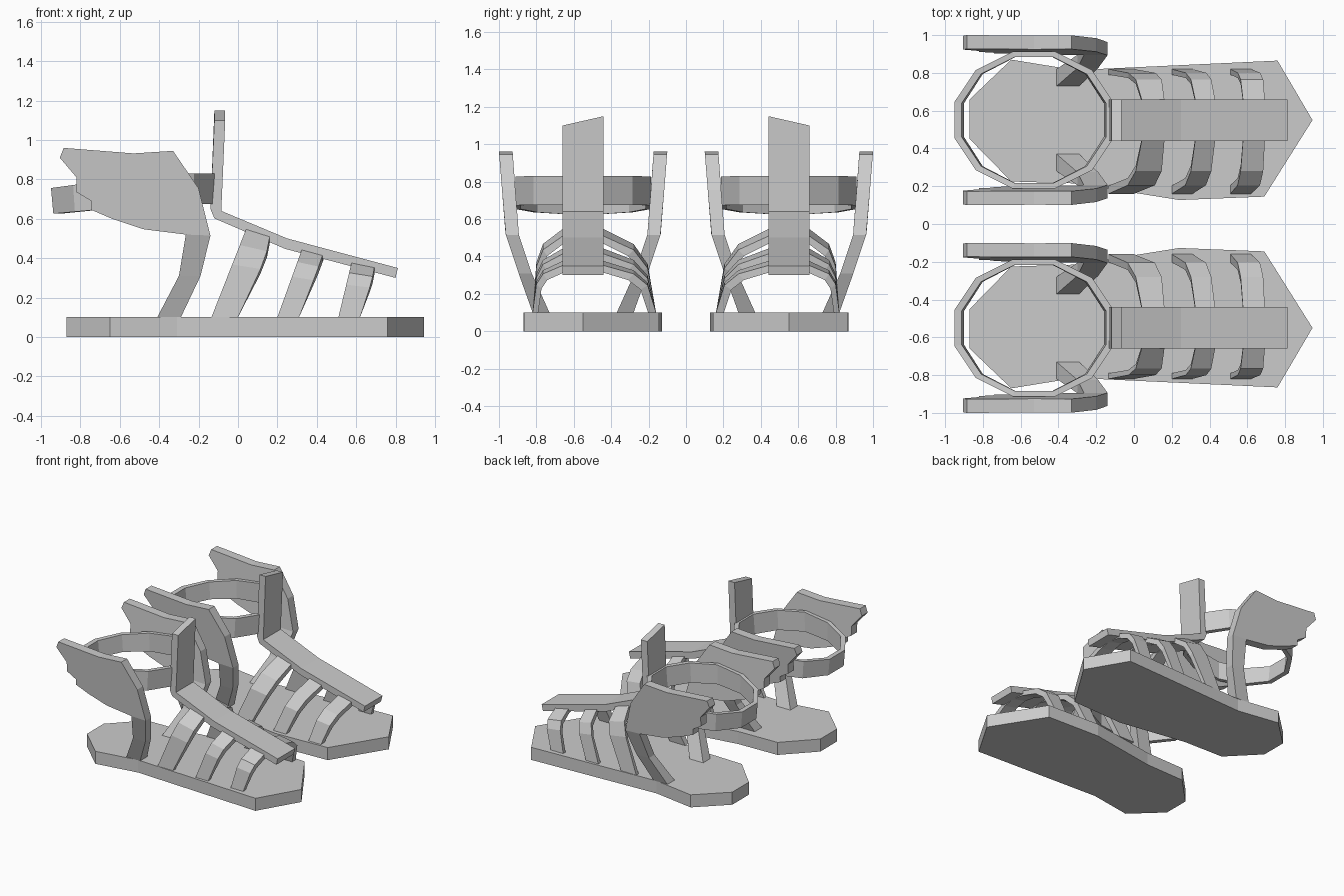
import bpy, bmesh, math

if "Cube" in bpy.data.objects:
    bpy.data.objects.remove(bpy.data.objects["Cube"])

mat = bpy.data.materials.new("plain grey")
mat.diffuse_color = (0.6, 0.6, 0.6, 1)
mat.use_nodes = True
mat.node_tree.nodes["Principled BSDF"].inputs["Base Color"].default_value = mat.diffuse_color
CY = -0.55  # centre line of one sandal


def finish(name, bm):
    """Turn a bmesh into an object mirrored into the second sandal."""
    bmesh.ops.recalc_face_normals(bm, faces=bm.faces[:])
    me = bpy.data.meshes.new(name)
    bm.to_mesh(me)
    bm.free()
    me.materials.append(mat)
    ob = bpy.data.objects.new(name, me)
    bpy.context.collection.objects.link(ob)
    mod = ob.modifiers.new("pair", 'MIRROR')
    mod.use_axis = (False, True, False)
    mod.use_mirror_merge = False
    return ob


def loft(name, sections, closed=False):
    """Skin quads between four-cornered sections."""
    bm = bmesh.new()
    rows = [[bm.verts.new(p) for p in s] for s in sections]
    n = len(rows)
    for i in range(n if closed else n - 1):
        a, b = rows[i], rows[(i + 1) % n]
        for k in range(4):
            bm.faces.new((a[k], a[(k + 1) % 4], b[(k + 1) % 4], b[k]))
    if not closed:
        bm.faces.new(rows[0])
        bm.faces.new(rows[-1])
    return finish(name, bm)


def lerp(table, v):
    """Piecewise linear lookup in rising (key, value) pairs."""
    for (a, p), (b, q) in zip(table, table[1:]):
        if v <= b:
            return p + (q - p) * (v - a) / (b - a)
    return table[-1][1]


# Sole: faceted outline pulled up into a slab
outline = [(0.945, -0.55), (0.69, -0.145), (0.24, -0.127), (-0.31, -0.215),
           (-0.65, -0.225), (-0.87, -0.45), (-0.87, -0.66), (-0.65, -0.87),
           (-0.31, -0.815), (0.76, -0.865)]
bm = bmesh.new()
f = bm.faces.new([bm.verts.new((x, y, 0)) for x, y in outline])
ext = bmesh.ops.extrude_face_region(bm, geom=[f])
for v in ext["geom"]:
    if isinstance(v, bmesh.types.BMVert):
        v.co.z = 0.1
finish("sole", bm)

# Instep bar: bent strip with an upright, slanted tab on top
strip = [(-0.12, 1.15, -0.065, 1.15), (-0.14, 0.65, -0.085, 0.64),
         (-0.12, 0.602, -0.085, 0.64), (0.24, 0.447, 0.25, 0.5),
         (0.80, 0.30, 0.812, 0.35)]
sections = []
for i, (xa, za, xb, zb) in enumerate(strip):
    drop = 0.05 if i == 0 else 0
    sections.append([(xa, -0.66, za - drop), (xb, -0.66, zb - drop),
                     (xb, -0.44, zb), (xa, -0.44, za)])
loft("instep_bar", sections)

# Three leaning cross straps: arch (y, height fraction), edges follow height
arch = [(-0.82, 0), (-0.80, 0.57), (-0.765, 0.78), (-0.66, 0.95), (-0.55, 1),
        (-0.44, 0.95), (-0.28, 0.78), (-0.205, 0.55), (-0.16, 0)]
straps = [(0.57, 0.04, (-0.135, 0.05), (0.0, 0.14, 0.165)),
          (0.46, 0.03, (0.20, 0.33), (0.31, 0.40, 0.435)),
          (0.39, 0.025, (0.51, 0.58), (0.62, 0.68, 0.695))]
for n, (top, tilt, left, right) in enumerate(straps):
    sections = []
    for y, t in arch:
        z = 0.1 + t * (top - 0.1)
        xl = lerp([(0, left[0]), (1, left[1])], t)
        xr = lerp([(0, right[0]), (0.7, right[1]), (1, right[2])], t)
        yi = CY + (y - CY) * 0.89
        zi = z - 0.035 * min(1, t * 1.2)
        dz = tilt * t
        sections.append([(xl, y, z), (xr, y, z - dz),
                         (xr, yi, zi - dz), (xl, yi, zi)])
    loft(f"cross_strap_{n + 1}", sections)

# Ankle ring: twelve-sided band, sinking towards the heel
sections = []
for k in range(12):
    a = math.radians(15 + 30 * k)
    c, s = math.cos(a) / math.cos(math.radians(15)), math.sin(a)
    x, y = -0.53 + 0.42 * c, CY + 0.375 * s
    xi, yi = -0.53 + 0.382 * c, CY + 0.345 * s
    zt = lerp([(-0.96, 0.755), (-0.4, 0.83), (0, 0.83)], x)
    zb = lerp([(-0.96, 0.625), (-0.4, 0.675), (0, 0.675)], x)
    sections.append([(x, y, zt), (xi, yi, zt), (xi - 0.012 * c, yi, zb),
                     (x - 0.012 * c, y, zb)])
loft("ankle_ring", sections, closed=True)

# Side wings: leg in two bent panels below a flared plate
profile = [(-0.41, 0.1), (-0.29, 0.1), (-0.19, 0.31), (-0.30, 0.31),
           (-0.14, 0.515), (-0.265, 0.52), (-0.20, 0.755), (-0.33, 0.945),
           (-0.53, 0.932), (-0.885, 0.96), (-0.905, 0.91), (-0.82, 0.81),
           (-0.82, 0.735), (-0.745, 0.69), (-0.745, 0.645), (-0.64, 0.60),
           (-0.48, 0.547)]
panels = [(0, 1, 2, 3), (3, 2, 4, 5), (5, 4, *range(6, 17))]
outer = [(0.1, 0.27), (0.31, 0.345), (0.52, 0.415), (0.96, 0.45)]
inner = [(0.1, 0.18), (0.31, 0.275), (0.52, 0.345), (0.96, 0.377)]
for name, side in (("outer_wing", -1), ("inner_wing", 1)):
    bm = bmesh.new()
    vs = [bm.verts.new((x, CY + side * lerp(outer, z), z)) for x, z in profile]
    faces = [bm.faces.new([vs[i] for i in p]) for p in panels]
    ext = bmesh.ops.extrude_face_region(bm, geom=faces)
    for v in ext["geom"]:
        if isinstance(v, bmesh.types.BMVert):
            v.co.y = CY + side * lerp(inner, v.co.z)
    finish(name, bm)
